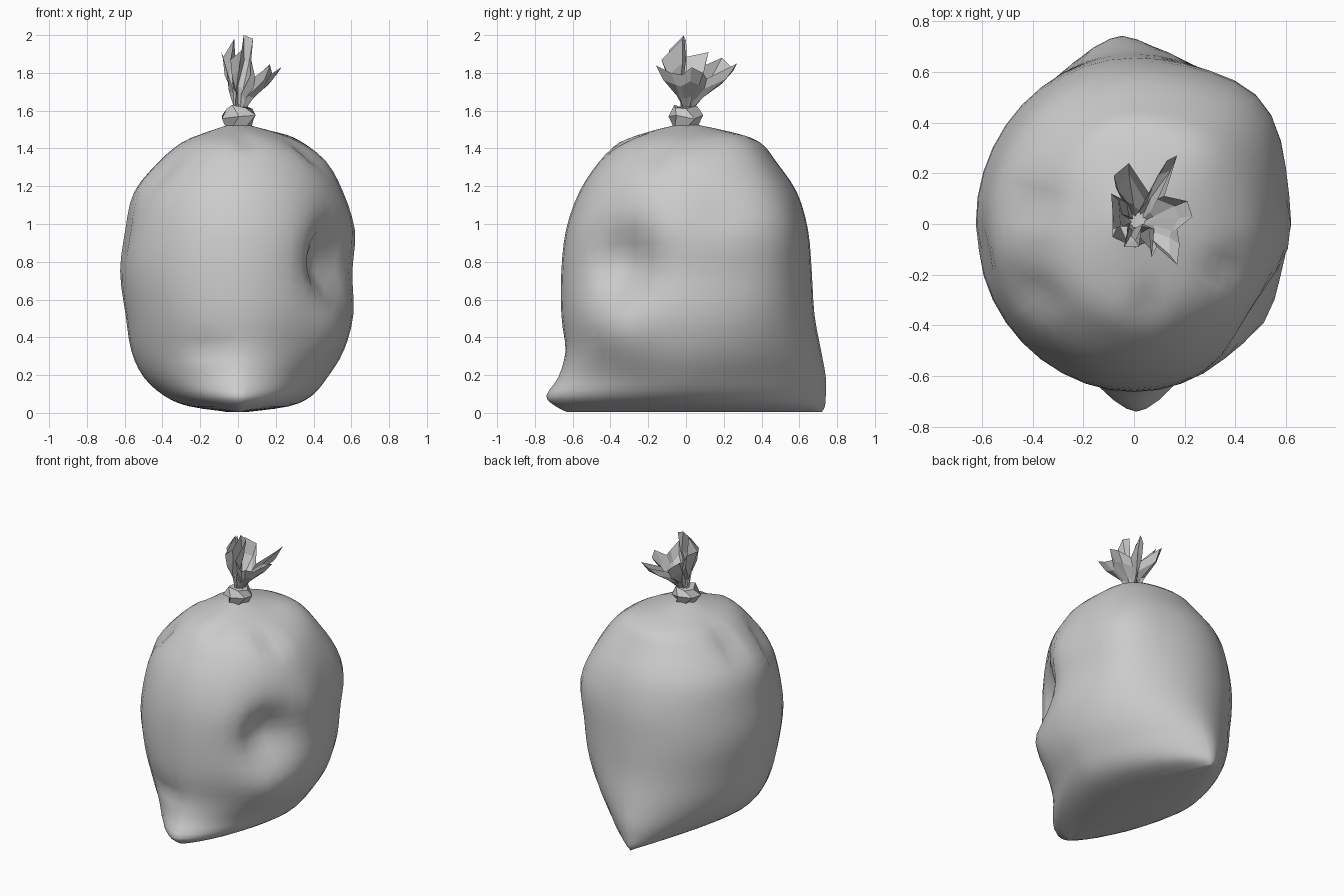
import bpy, bmesh, math, random
from mathutils import Vector

random.seed(4)


def make_object(name, verts, faces):
    mesh = bpy.data.meshes.new(name)
    mesh.from_pydata(verts, [], faces)
    bm = bmesh.new()
    bm.from_mesh(mesh)
    bmesh.ops.recalc_face_normals(bm, faces=bm.faces)
    bm.to_mesh(mesh)
    bm.free()
    obj = bpy.data.objects.new(name, mesh)
    bpy.context.collection.objects.link(obj)
    return obj


def bridge(rings, n):
    return [(r * n + i, r * n + (i + 1) % n, (r + 1) * n + (i + 1) % n, (r + 1) * n + i)
            for r in range(rings - 1) for i in range(n)]


def spline(rows, t):
    # Catmull-Rom through the profile rows
    k = min(int(t), len(rows) - 2)
    f = t - k
    a, b = rows[max(k - 1, 0)], rows[k]
    c, d = rows[k + 1], rows[min(k + 2, len(rows) - 1)]
    return [q + 0.5 * f * (r - p + f * (2 * p - 5 * q + 4 * r - s + f * (3 * (q - r) + s - p)))
            for p, q, r, s in zip(a, b, c, d)]


# Bag body: z, left, right, front, back extents and section roundness
profile = [
    (0.005, 0.05, 0.05, 0.63, 0.72, 1.6),
    (0.035, 0.26, 0.27, 0.69, 0.735, 1.6),
    (0.09, 0.39, 0.39, 0.74, 0.74, 1.6),
    (0.19, 0.50, 0.475, 0.675, 0.74, 1.65),
    (0.33, 0.565, 0.56, 0.64, 0.715, 1.8),
    (0.52, 0.595, 0.61, 0.66, 0.68, 1.95),
    (0.75, 0.625, 0.605, 0.66, 0.665, 2.0),
    (0.97, 0.60, 0.62, 0.635, 0.645, 2.0),
    (1.17, 0.55, 0.555, 0.565, 0.585, 2.0),
    (1.33, 0.42, 0.465, 0.46, 0.475, 2.0),
    (1.43, 0.30, 0.33, 0.36, 0.39, 2.0),
    (1.485, 0.17, 0.19, 0.21, 0.23, 2.0),
    (1.525, 0.05, 0.05, 0.05, 0.06, 2.0),
]

# Dents and bulges: centre, spread, push
dents = [
    ((0.48, -0.33, 0.81), (0.25, 0.15, 0.20), (-0.16, 0.03, 0)),
    ((0.50, -0.36, 0.42), (0.2, 0.15, 0.16), (0.04, -0.02, 0)),
    ((0.45, 0.43, 1.00), (0.25, 0.25, 0.45), (0.045, 0.05, 0)),
    ((0.26, 0.26, 1.40), (0.18, 0.18, 0.15), (0.01, 0.01, 0.03)),
    ((0.60, 0.14, 1.02), (0.2, 0.10, 0.10), (-0.025, 0, 0)),
    ((-0.40, 0.09, 1.34), (0.13, 0.05, 0.15), (0.02, 0, -0.035)),
    ((-0.42, -0.27, 1.25), (0.12, 0.05, 0.15), (0.03, 0.02, -0.02)),
    ((0.38, -0.17, 1.36), (0.12, 0.06, 0.12), (-0.02, 0, -0.03)),
    ((0.05, -0.33, 1.42), (0.05, 0.08, 0.1), (0, 0.02, -0.02)),
    ((-0.18, -0.64, 0.34), (0.12, 0.12, 0.05), (0, 0.03, 0)),
    ((-0.58, -0.10, 0.92), (0.1, 0.08, 0.16), (0.02, 0, 0)),
]
N, R = 40, 37
verts = []
for r in range(R):
    z, xl, xr, yf, yb, p = spline(profile, r * (len(profile) - 1) / (R - 1))
    for i in range(N):
        a = 2 * math.pi * i / N
        c, s = math.cos(a), math.sin(a)
        x = (xr if c > 0 else xl) * math.copysign(abs(c) ** (2 / p), c)
        y = (yb if s > 0 else yf) * math.copysign(abs(s) ** (2 / p), s)
        # bottom corners sit slightly off the centre line
        low = math.exp(-(z / 0.3) ** 2) * min(1, abs(y) / 0.7) ** 3
        x += low * (-0.06 if y > 0 else 0.01)
        v = Vector((x, y, z))
        move = Vector()
        for ctr, spread, push in dents:
            q = sum(((v[k] - ctr[k]) / spread[k]) ** 2 for k in range(3))
            move += Vector(push) * math.exp(-q)
        v += move
        v.z = max(v.z, 0)
        verts.append(v)
faces = bridge(R, N) + [tuple(range(N)), tuple((R - 1) * N + i for i in range(N))]
bag = make_object("bag_body", verts, faces)
bpy.context.view_layer.objects.active = bag
bag.select_set(True)
bpy.ops.object.shade_smooth_by_angle(angle=math.radians(60))

# Knot: lumpy faceted collar
K = 6
verts = []
for j, (z, rad) in enumerate([(1.515, 0.07), (1.565, 0.098), (1.62, 0.066)]):
    for i in range(K):
        a = 2 * math.pi * (i + 0.5 * (j % 2)) / K
        q = rad * random.uniform(0.88, 1.1)
        verts.append((q * math.cos(a) + 0.005, q * math.sin(a), z + random.uniform(-0.012, 0.014)))
faces = bridge(3, K) + [tuple(range(K)), tuple(2 * K + i for i in range(K))]
make_object("tie_knot", verts, faces)

# Tuft: crumpled open sheet, rim points run around the opening
rim = [
    (0.23, 0.03, 1.83), (0.21, 0.09, 1.80), (0.12, 0.11, 1.77), (0.17, 0.27, 1.85),
    (0.13, 0.25, 1.81), (0.06, 0.12, 1.75), (-0.02, 0.24, 1.83), (-0.08, 0.19, 1.88),
    (-0.05, 0.10, 1.84), (-0.09, 0.12, 1.91), (-0.08, -0.02, 1.88), (-0.02, 0.00, 1.98),
    (-0.04, -0.09, 1.87), (0.02, -0.09, 1.92), (0.03, -0.01, 2.00), (0.08, -0.02, 1.98),
    (0.07, -0.13, 1.87), (0.09, -0.09, 1.78), (0.17, -0.16, 1.84), (0.18, -0.08, 1.80),
    (0.17, -0.02, 1.79),
]
T = len(rim)
verts = []
levels = [(0.0, 0.0), (0.3, 0.26), (0.66, 0.76), (1.0, 1.0)]
for h, w in levels:
    for i, (x, y, z) in enumerate(rim):
        a = 2 * math.pi * i / T
        rad = 0.034 if i % 2 else 0.02
        base = Vector((0.012 + rad * math.cos(a), 0.005 + rad * math.sin(a), 1.61))
        jit = 0.014 * h * (1 - h) * 4
        verts.append((base.x + (x - base.x) * w + random.uniform(-jit, jit),
                      base.y + (y - base.y) * w + random.uniform(-jit, jit),
                      base.z + (z - base.z) * h))
make_object("gathered_tuft", verts, bridge(len(levels), T))
